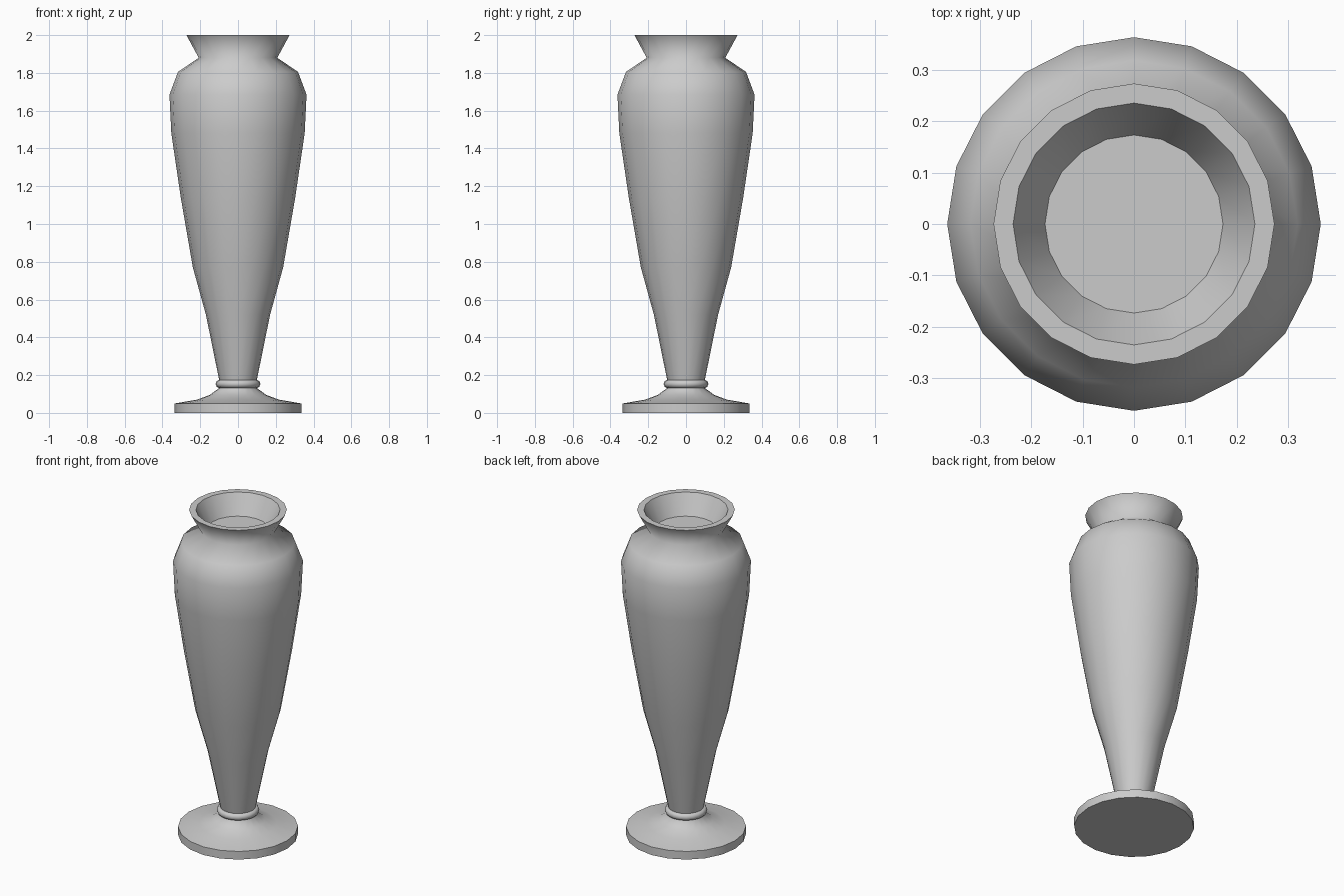
import bpy, bmesh
from math import cos, sin, tau

if "Cube" in bpy.data.objects:
    bpy.data.objects.remove(bpy.data.objects["Cube"])

SIDES = 20


def lathe(name, profile, sharp=(), closed=False):
    """Revolve (radius, z) points; rings listed in sharp keep a hard edge."""
    bm = bmesh.new()
    rings = [[bm.verts.new((r * cos(tau * i / SIDES), r * sin(tau * i / SIDES), z))
              for i in range(SIDES)] for r, z in profile]
    pairs = list(zip(rings, rings[1:]))
    if closed:
        pairs.append((rings[-1], rings[0]))
    for a, b in pairs:
        for i in range(SIDES):
            j = (i + 1) % SIDES
            bm.faces.new((a[i], a[j], b[j], b[i]))
    if not closed:
        bm.faces.new(rings[0][::-1])
        bm.faces.new(rings[-1])
    for f in bm.faces:
        f.smooth = True
    for k in sharp:
        for i in range(SIDES):
            bm.edges.get((rings[k][i], rings[k][(i + 1) % SIDES])).smooth = False
    bmesh.ops.recalc_face_normals(bm, faces=bm.faces)
    mesh = bpy.data.meshes.new(name)
    bm.to_mesh(mesh)
    bm.free()
    obj = bpy.data.objects.new(name, mesh)
    bpy.context.collection.objects.link(obj)
    return obj


# Round foot with a flared top
lathe("foot", [(0.335, 0), (0.335, 0.05), (0.217, 0.07), (0.15, 0.095),
               (0.095, 0.135), (0.095, 0.15)], sharp=(0, 1, 5))

# Bead ring between foot and body
bead = [(0.097 + 0.022 * cos(tau * i / 8), 0.153 + 0.022 * sin(tau * i / 8))
        for i in range(8)]
lathe("bead", bead, closed=True)

# Body, shoulder, neck and lip, with a shallow opening
lathe("body", [(0.093, 0.15), (0.10, 0.175), (0.17, 0.52), (0.239, 0.77),
               (0.303, 1.14), (0.353, 1.48), (0.363, 1.685), (0.318, 1.805),
               (0.208, 1.88), (0.273, 2.0), (0.235, 2.0), (0.173, 1.88)],
      sharp=(0, 9, 10, 11))
